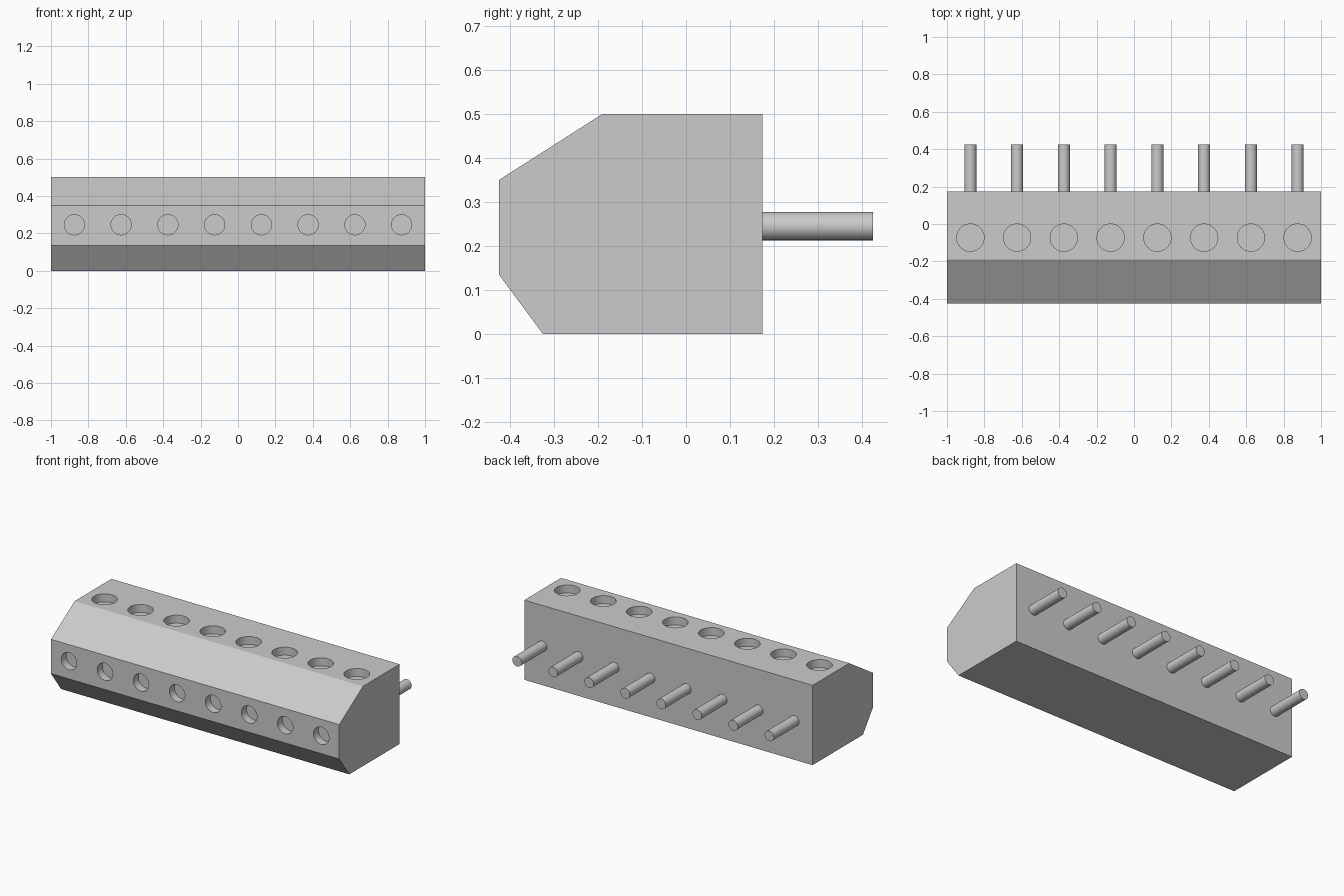
import bpy, bmesh, math
from mathutils import Matrix

if "Cube" in bpy.data.objects:
    bpy.data.objects.remove(bpy.data.objects["Cube"])

XS = [-0.875 + 0.25 * i for i in range(8)]
Y_BACK = 0.174


def add_object(name, bm):
    bmesh.ops.recalc_face_normals(bm, faces=bm.faces)
    mesh = bpy.data.meshes.new(name)
    bm.to_mesh(mesh)
    bm.free()
    obj = bpy.data.objects.new(name, mesh)
    bpy.context.collection.objects.link(obj)
    return obj


def add_cylinder(bm, centre, radius, depth, along_y):
    turn = Matrix.Rotation(math.radians(90), 4, 'X') if along_y else Matrix()
    bmesh.ops.create_cone(bm, cap_ends=True, segments=32, radius1=radius, radius2=radius,
                          depth=depth, matrix=Matrix.Translation(centre) @ turn)


def shade(obj):
    bpy.ops.object.select_all(action='DESELECT')
    obj.select_set(True)
    bpy.context.view_layer.objects.active = obj
    bpy.ops.object.shade_smooth_by_angle(angle=math.radians(25))


# Housing: chamfered side profile extruded along x
profile = [(-0.425, 0.35), (-0.19, 0.5), (Y_BACK, 0.5),
           (Y_BACK, 0), (-0.325, 0), (-0.425, 0.135)]
bm = bmesh.new()
face = bm.faces.new([bm.verts.new((-1, y, z)) for y, z in profile])
ext = bmesh.ops.extrude_face_region(bm, geom=[face])
bmesh.ops.translate(bm, vec=(2, 0, 0),
                    verts=[v for v in ext['geom'] if isinstance(v, bmesh.types.BMVert)])
housing = add_object("terminal_housing", bm)

# Blind holes: screw holes in the top, wire holes in the front
bm = bmesh.new()
for x in XS:
    add_cylinder(bm, (x, -0.073, 0.5), 0.073, 0.1, False)
    add_cylinder(bm, (x, -0.425, 0.246), 0.054, 0.1, True)
cutter = add_object("hole_cutter", bm)
cutter.hide_render = True

cut = housing.modifiers.new("holes", 'BOOLEAN')
cut.operation = 'DIFFERENCE'
cut.solver = 'EXACT'
cut.object = cutter
bpy.context.view_layer.objects.active = housing
bpy.ops.object.modifier_apply(modifier=cut.name)
bpy.data.objects.remove(cutter)
shade(housing)

# Contact pins out of the back
for i, x in enumerate(XS):
    bm = bmesh.new()
    add_cylinder(bm, (x, (Y_BACK + 0.425) / 2, 0.245), 0.032, 0.425 - Y_BACK, True)
    shade(add_object(f"pin_{i + 1}", bm))
